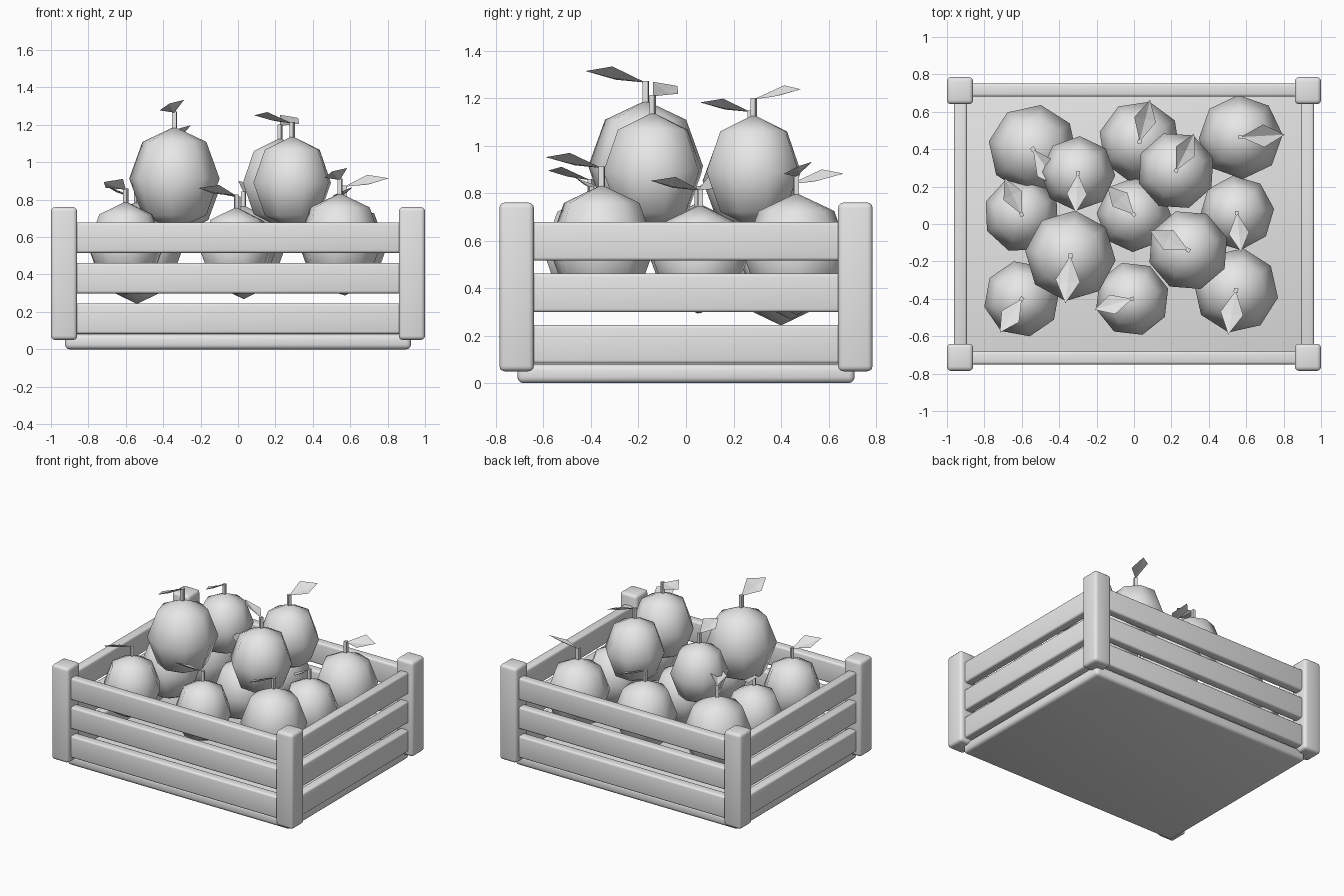
import bpy
import bmesh
from math import radians
from mathutils import Vector

old = bpy.data.objects.get("Cube")
if old:
    bpy.data.objects.remove(old, do_unlink=True)

grey = bpy.data.materials.new("light grey")
grey.use_nodes = True
grey.diffuse_color = (0.8, 0.8, 0.8, 1)
grey.node_tree.nodes["Principled BSDF"].inputs["Base Color"].default_value = (0.8, 0.8, 0.8, 1)


def to_mesh(bm, name):
    mesh = bpy.data.meshes.new(name)
    bm.normal_update()
    bm.to_mesh(mesh)
    bm.free()
    mesh.materials.append(grey)
    return mesh


def place(name, mesh):
    obj = bpy.data.objects.new(name, mesh)
    bpy.context.collection.objects.link(obj)
    return obj


def rounded_box(name, center, size, bevel):
    bm = bmesh.new()
    bmesh.ops.create_cube(bm, size=1)
    bmesh.ops.scale(bm, vec=size, verts=bm.verts)
    bmesh.ops.bevel(bm, geom=bm.edges[:], offset=bevel, segments=3,
                    profile=0.5, affect='EDGES')
    bmesh.ops.translate(bm, vec=center, verts=bm.verts)
    obj = place(name, to_mesh(bm, name))
    bpy.ops.object.select_all(action='DESELECT')
    obj.select_set(True)
    bpy.context.view_layer.objects.active = obj
    bpy.ops.object.shade_smooth_by_angle(angle=radians(40))


# Crate: base board, corner posts and three rails per side
rounded_box("base_board", (0, 0, 0.04), (1.85, 1.42, 0.08), 0.025)
for sx, side in ((-1, "right"), (1, "left")):
    for sy, end in ((-1, "front"), (1, "back")):
        rounded_box(f"{end}_{side}_post", (sx * 0.93, sy * 0.713, 0.405),
                    (0.14, 0.145, 0.71), 0.022)
for level, z in (("lower", 0.164), ("middle", 0.38), ("upper", 0.597)):
    for s, end, side in ((-1, "front", "right"), (1, "back", "left")):
        rounded_box(f"{end}_{level}_rail", (0, s * 0.716, z), (1.8, 0.07, 0.163), 0.014)
        rounded_box(f"{side}_{level}_rail", (s * 0.928, 0, z), (0.07, 1.36, 0.163), 0.014)

# Fruit body: coarse smooth ball, slightly taller than wide
bm = bmesh.new()
bmesh.ops.create_uvsphere(bm, u_segments=8, v_segments=4, radius=1)
bmesh.ops.scale(bm, vec=(1, 1, 1.14), verts=bm.verts)
for face in bm.faces:
    face.smooth = True
body_mesh = to_mesh(bm, "fruit")

# Stem: thin square peg
bm = bmesh.new()
bmesh.ops.create_cube(bm, size=1)
bmesh.ops.scale(bm, vec=(0.1, 0.1, 0.42), verts=bm.verts)
bmesh.ops.translate(bm, vec=(0, 0, 1.27), verts=bm.verts)
stem_mesh = to_mesh(bm, "stem")

# Leaf: folded kite with a tilted blade
bm = bmesh.new()
base, left, tip, right, rib = [bm.verts.new(p) for p in (
    (0, 0, 1.45), (0.55, 0.27, 1.73), (1.05, 0, 1.65), (0.55, -0.27, 1.5), (0.58, 0, 1.53))]
for a, b in ((base, right), (right, tip), (tip, left), (left, base)):
    bm.faces.new((a, b, rib))
leaf_mesh = to_mesh(bm, "leaf")

# Fruit pile: x, y, top height, radius, leaf heading in degrees
pile = [
    (-0.54, 0.40, 0.79, 0.24, -55),
    (0.03, 0.44, 0.77, 0.22, 76),
    (0.57, 0.465, 0.80, 0.225, 3),
    (-0.30, 0.27, 1.08, 0.20, -93),
    (0.225, 0.285, 1.13, 0.21, 64),
    (-0.60, 0.05, 0.76, 0.205, 115),
    (0.00, 0.05, 0.75, 0.20, 133),
    (0.55, 0.06, 0.75, 0.20, -84),
    (-0.34, -0.17, 1.19, 0.243, -96),
    (0.29, -0.14, 1.14, 0.218, 153),
    (-0.60, -0.40, 0.79, 0.205, -123),
    (-0.01, -0.40, 0.76, 0.20, 196),
    (0.545, -0.355, 0.835, 0.228, -100),
]
for i, (x, y, top, r, heading) in enumerate(pile, 1):
    for part, mesh in (("fruit", body_mesh), ("stem", stem_mesh), ("leaf", leaf_mesh)):
        obj = place(f"{part}_{i}", mesh)
        obj.location = Vector((x, y, top - 1.14 * r))
        obj.scale = (r, r, r)
        obj.rotation_euler.z = radians(heading)
